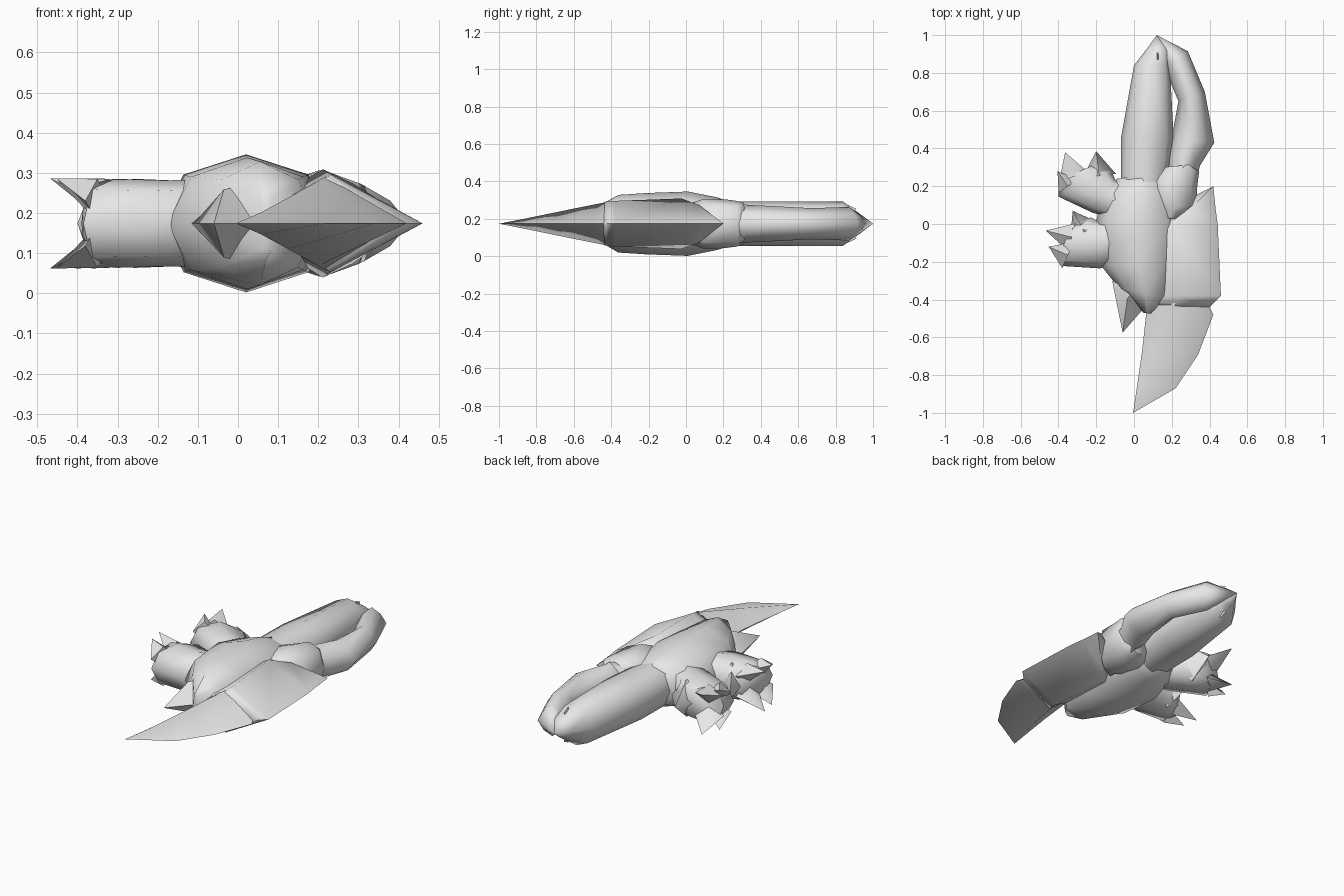
import bpy, bmesh, math
from mathutils import Vector

MID = 0.174  # height of the mirror plane
grey = bpy.data.materials.new("plain_grey")
grey.diffuse_color = (0.8, 0.8, 0.8, 1)


def finish(name, bm, angle):
    bmesh.ops.remove_doubles(bm, verts=bm.verts, dist=0.0005)
    bmesh.ops.recalc_face_normals(bm, faces=bm.faces)
    me = bpy.data.meshes.new(name)
    bm.to_mesh(me)
    bm.free()
    me.materials.append(grey)
    ob = bpy.data.objects.new(name, me)
    bpy.context.collection.objects.link(ob)
    bpy.ops.object.select_all(action='DESELECT')
    ob.select_set(True)
    bpy.context.view_layer.objects.active = ob
    bpy.ops.object.shade_smooth_by_angle(angle=math.radians(angle))
    return ob


def loft(name, rings, sides=8, angle=65, power=1.0):
    """Skin sections of (left x, left y, right x, right y, half thickness, ridge position)."""
    bm = bmesh.new()
    loops = []
    for lx, ly, rx, ry, h, *ridge in rings:
        f = ridge[0] if ridge else 0.5
        l, r = Vector((lx, ly, MID)), Vector((rx, ry, MID))
        loop = []
        for i in range(sides):
            t = 2 * math.pi * i / sides
            c, s = math.cos(t), math.sin(t)
            c = math.copysign(abs(c) ** power, c) if abs(c) > 1e-6 else 0
            s = math.copysign(abs(s) ** power, s) if abs(s) > 1e-6 else 0
            u = f + c * ((1 - f) if c > 0 else f)
            loop.append(bm.verts.new(l + (r - l) * u + Vector((0, 0, h * s))))
        loops.append(loop)
    for a, b in zip(loops, loops[1:]):
        for i in range(sides):
            j = (i + 1) % sides
            bm.faces.new((a[i], a[j], b[j], b[i]))
    bm.faces.new(loops[0])
    bm.faces.new(loops[-1])
    return finish(name, bm, angle)


def claw(name, base, tip, width, height):
    """Four-sided spike; the base diamond stands upright across the spike."""
    base, tip = Vector(base), Vector(tip)
    across = (tip - base).cross(Vector((0, 0, 1))).normalized() * width
    up = Vector((0, 0, height))
    bm = bmesh.new()
    ring = [bm.verts.new(base + d) for d in (across, up, -across, -up)]
    top = bm.verts.new(tip)
    for k in range(4):
        bm.faces.new((ring[k], ring[(k + 1) % 4], top))
    bm.faces.new(ring)
    return finish(name, bm, 70)


# Torso
loft("torso", [(-0.09, 0.24, 0.18, 0.27, 0.11), (-0.16, 0.16, 0.22, 0.18, 0.14),
               (-0.2, 0.02, 0.24, 0.0, 0.172), (-0.175, -0.22, 0.22, -0.2, 0.164),
               (-0.08, -0.34, 0.19, -0.385, 0.154), (0.05, -0.47, 0.09, -0.475, 0.09)])

# Long upper jaw and the bent lower arm that meets it at the tip
loft("upper_jaw", [(-0.07, 0.15, 0.17, 0.15, 0.118), (-0.07, 0.45, 0.21, 0.45, 0.118),
                   (0.0, 0.84, 0.19, 0.84, 0.118), (0.07, 0.93, 0.19, 0.93, 0.053),
                   (0.12, 1.0, 0.12, 1.0, 0)], power=0.85)
loft("lower_arm", [(0.18, 0.26, 0.33, 0.24, 0.11), (0.18, 0.36, 0.35, 0.31, 0.1),
                   (0.2, 0.46, 0.425, 0.43, 0.095), (0.235, 0.65, 0.375, 0.70, 0.083),
                   (0.16, 0.83, 0.285, 0.915, 0.09), (0.12, 1.0, 0.12, 1.0, 0)],
     angle=80, power=1.5)

# Shoulder collar
loft("shoulder", [(0.14, 0.04, 0.24, 0.02, 0.11), (0.1, 0.08, 0.33, 0.1, 0.132),
                  (0.07, 0.18, 0.335, 0.2, 0.132), (0.1, 0.24, 0.345, 0.28, 0.124),
                  (0.15, 0.3, 0.31, 0.315, 0.112)], power=0.8)

# Back shell with a sharp outer edge
loft("back_shell", [(0.05, -0.43, 0.40, -0.44, 0.117), (0.0, -0.38, 0.46, -0.38, 0.122),
                    (-0.02, -0.05, 0.443, 0.0, 0.135), (0.14, 0.06, 0.432, 0.08, 0.1),
                    (0.42, 0.2, 0.42, 0.2, 0)], sides=4, angle=75)

# Tail blade, its ridge running straight from the tip to the shell
loft("tail_blade", [(-0.005, -1.0, -0.005, -1.0, 0), (0.016, -0.86, 0.22, -0.87, 0.027, 0.2),
                    (0.042, -0.68, 0.34, -0.69, 0.064, 0.28),
                    (0.065, -0.47, 0.42, -0.48, 0.106, 0.38),
                    (0.05, -0.40, 0.40, -0.44, 0.117, 0.48)], sides=4, angle=75)

# Belly spike
loft("belly_spike", [(-0.115, -0.30, 0.1, -0.42, 0.09), (-0.11, -0.33, 0.04, -0.46, 0.085),
                     (-0.06, -0.575, -0.06, -0.575, 0)], sides=4, angle=30)

# Legs reaching to the side, widening into the feet
loft("back_leg", [(-0.12, 0.03, 0.02, 0.2, 0.11), (-0.22, 0.06, -0.1, 0.235, 0.107),
                  (-0.4, 0.145, -0.12, 0.285, 0.111), (-0.395, 0.23, -0.22, 0.31, 0.1)],
     power=0.8)
loft("front_leg", [(-0.08, -0.2, -0.08, 0.06, 0.11), (-0.18, -0.235, -0.18, 0.01, 0.107),
                   (-0.385, -0.222, -0.23, 0.035, 0.111), (-0.39, -0.15, -0.33, -0.01, 0.1)],
     power=0.8)

# Toes, mirrored above and below the middle plane
toes = {"back_toe_outer": ((-0.35, 0.2), (-0.405, 0.28), 0.06),
        "back_toe_inner": ((-0.32, 0.25), (-0.365, 0.38), 0.08),
        "front_toe_outer": ((-0.35, -0.165), (-0.452, -0.12), 0.075),
        "front_toe_inner": ((-0.33, -0.07), (-0.468, -0.035), 0.075)}
for name, (base, tip, width) in toes.items():
    for word, side in (("upper", 1), ("lower", -1)):
        claw(f"{name}_{word}", (*base, MID + side * 0.056), (*tip, MID + side * 0.112),
             width, 0.055)

# Single thumb on each foot, on the middle plane
claw("back_thumb", (-0.185, 0.255, MID), (-0.2, 0.385, MID), 0.09, 0.108)
claw("front_thumb", (-0.26, -0.04, MID), (-0.325, 0.07, MID), 0.09, 0.108)

# Small eye bumps on both faces of the upper jaw
for word, side in (("upper", 1), ("lower", -1)):
    z = MID + side * 0.06
    claw(f"eye_{word}", (0.125, 0.87, z), (0.125, 0.91, z + side * 0.02), 0.015, 0.04)
